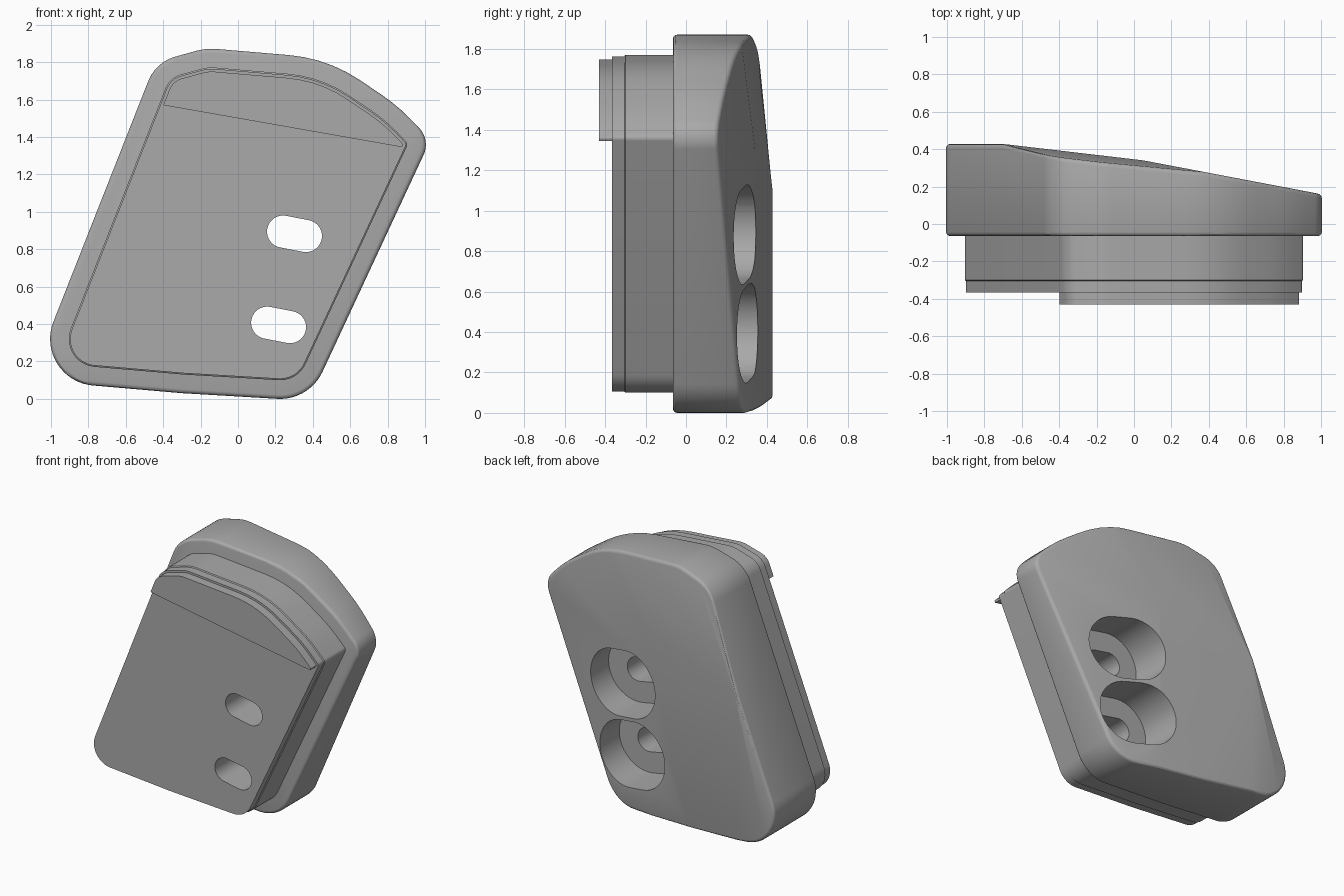
import bpy, bmesh, math
from mathutils import Vector

cube = bpy.data.objects.get("Cube")
if cube:
    bpy.data.objects.remove(cube)

grey = bpy.data.materials.new("plain_grey")
grey.use_nodes = True
tone = (0.4, 0.4, 0.4, 1)
grey.diffuse_color = tone
grey.node_tree.nodes["Principled BSDF"].inputs["Base Color"].default_value = tone

# Leaning outline in x and z: corner position and fillet radius
CORNERS = [(-.44, 1.80, .22), (-.17, 1.875, .3), (.48, 1.82, .8), (.85, 1.57, 1),
           (1.03, 1.385, .13), (.38, -.01, .25), (-.3, .03, .5), (-1.11, .1, .25)]


def rounded_outline():
    pts = []
    n = len(CORNERS)
    for i, (x, z, r) in enumerate(CORNERS):
        p = Vector((x, z))
        a = (Vector(CORNERS[i - 1][:2]) - p).normalized()
        b = (Vector(CORNERS[(i + 1) % n][:2]) - p).normalized()
        half = a.angle(b) / 2
        center = p + (a + b).normalized() * r / math.sin(half)
        start = p + a * r / math.tan(half) - center
        turn = math.pi - 2 * half
        steps = max(3, int(turn / 0.1))
        for k in range(steps + 1):
            t = -turn * k / steps
            c, s = math.cos(t), math.sin(t)
            pts.append(center + Vector((start.x * c - start.y * s, start.x * s + start.y * c)))
    return pts


def inset(pts, d):
    out = []
    for i, p in enumerate(pts):
        u = (p - pts[i - 1]).normalized() + (pts[(i + 1) % len(pts)] - p).normalized()
        u.normalize()
        out.append(p + Vector((u.y, -u.x)) * d)
    return out


def slot(cx, cz, r, reach=.062, tilt=math.radians(-11)):
    axis = Vector((math.cos(tilt), math.sin(tilt)))
    pts = []
    for k in range(50):
        side = 1 if k < 25 else -1
        t = tilt - math.pi / 2 + math.pi * (k % 25) / 24 + (0 if side > 0 else math.pi)
        pts.append(Vector((cx, cz)) + axis * reach * side + Vector((math.cos(t), math.sin(t))) * r)
    return pts


def loft(name, rings, cuts=()):
    """Join (y, outline) rings into a solid, then trim by (point, normal) planes."""
    bm = bmesh.new()
    loops = [[bm.verts.new((p.x, y, p.y)) for p in pts] for y, pts in rings]
    n = len(loops[0])
    for a, b in zip(loops, loops[1:]):
        for i in range(n):
            j = (i + 1) % n
            bm.faces.new((a[i], a[j], b[j], b[i]))
    bm.faces.new(loops[0])
    bm.faces.new(loops[-1])
    for co, no in cuts:
        geom = bm.verts[:] + bm.edges[:] + bm.faces[:]
        res = bmesh.ops.bisect_plane(bm, geom=geom, plane_co=co, plane_no=no, clear_outer=True)
        edges = [e for e in res["geom_cut"] if isinstance(e, bmesh.types.BMEdge)]
        bmesh.ops.edgenet_fill(bm, edges=edges)
    bmesh.ops.recalc_face_normals(bm, faces=bm.faces[:])
    mesh = bpy.data.meshes.new(name)
    bm.to_mesh(mesh)
    bm.free()
    mesh.materials.append(grey)
    ob = bpy.data.objects.new(name, mesh)
    bpy.context.collection.objects.link(ob)
    return ob


outline = rounded_outline()

# Thick back cover, trimmed by gently sloping planes y = a + b*x + c*z
slopes = [(.428, 0, 0), (.346, -.117, 0), (.3495, -.19, 0), (.424, -.1, -.06)]
cover = loft("back_cover", [(-.065, outline), (.7, outline)],
             [((0, a, 0), Vector((-b, 1, -c)).normalized()) for a, b, c in slopes])
bevel = cover.modifiers.new("soft_edges", 'BEVEL')
bevel.width = .022
bevel.segments = 3
bevel.angle_limit = math.radians(45)
bevel.use_clamp_overlap = False

# Inner body with a fine step near the front
body_line, plate_line = inset(outline, .1), inset(outline, .107)
body = loft("inner_body", [(-.365, plate_line), (-.305, plate_line),
                           (-.3, body_line), (-.05, body_line)])

# Raised lip across the top of the front plate
lip_line = inset(outline, .122)
loft("front_lip", [(-.43, lip_line), (-.36, lip_line)],
     [((-.4, 0, 1.57), Vector((-.225, 0, -1.28)).normalized())])

# Two through slots with wide recesses behind
cutters = []
for cx, cz in [(.302, .882), (.217, .395)]:
    narrow, wide = slot(cx, cz, .086), slot(cx, cz, .235)
    through = loft("slot_cutter", [(-.6, narrow), (.2, narrow)])
    recess = loft("recess_cutter", [(.03, wide), (.6, wide)])
    cutters += [through, recess]
    for target, tools in ((cover, (through, recess)), (body, (through,))):
        for tool in tools:
            mod = target.modifiers.new("cut", 'BOOLEAN')
            mod.object = tool
            mod.solver = 'EXACT'

# Bake the cuts and discard the cutters
bpy.context.view_layer.update()
deps = bpy.context.evaluated_depsgraph_get()
baked = [(ob, bpy.data.meshes.new_from_object(ob.evaluated_get(deps))) for ob in (cover, body)]
for ob, mesh in baked:
    ob.modifiers.clear()
    ob.data = mesh
for tool in cutters:
    bpy.data.objects.remove(tool)

# Smooth the curved walls, keep the rims sharp
bpy.ops.object.select_all(action='DESELECT')
for name in ("back_cover", "inner_body", "front_lip"):
    bpy.data.objects[name].select_set(True)
bpy.context.view_layer.objects.active = cover
bpy.ops.object.shade_smooth_by_angle(angle=math.radians(30))
